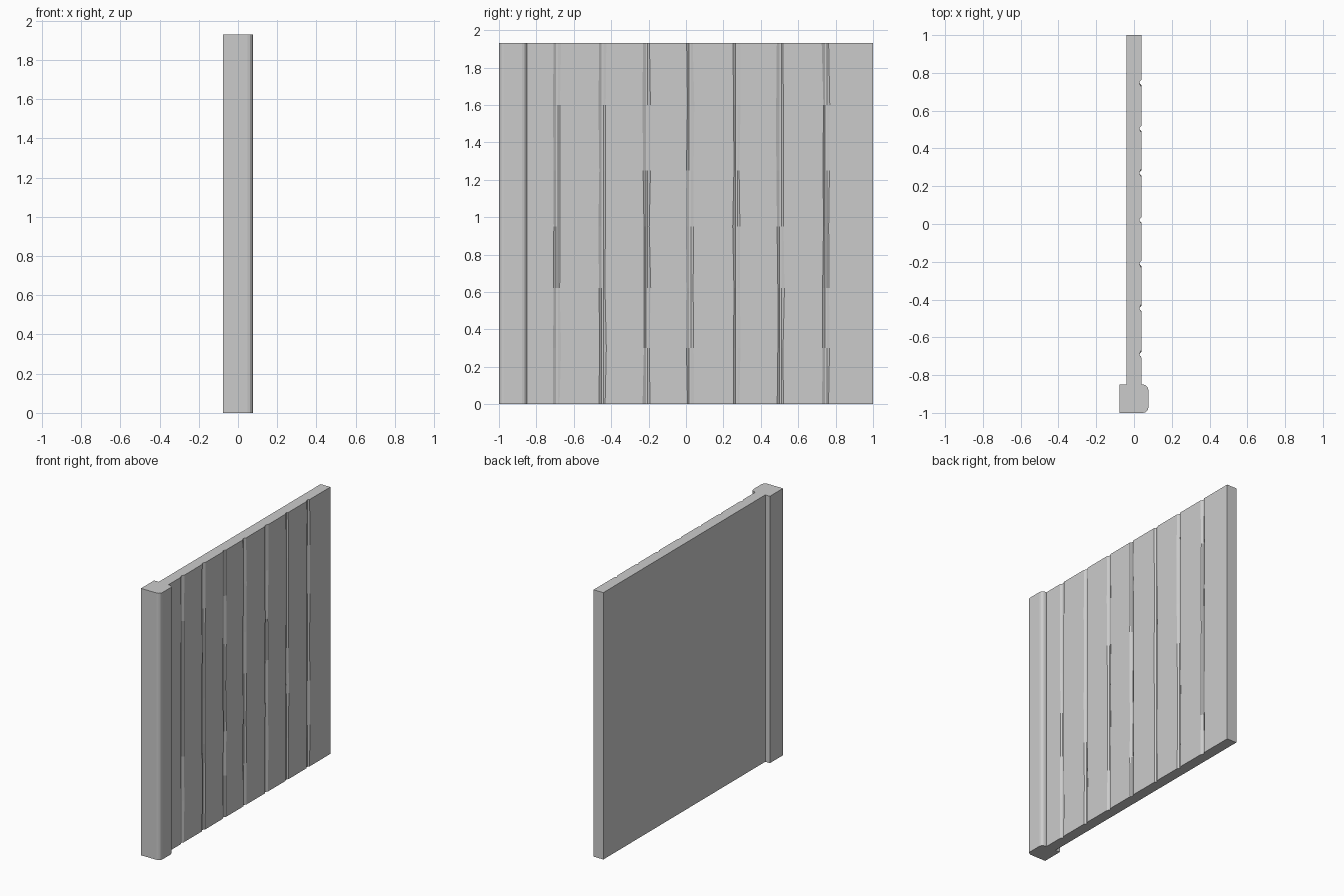
import bpy, bmesh, random
from math import cos, sin, pi

if "Cube" in bpy.data.objects:
    bpy.data.objects.remove(bpy.data.objects["Cube"])

random.seed(4)
H = 1.93


def loft(name, rings):
    """Skin a stack of equal-length rings and cap both ends."""
    bm = bmesh.new()
    rows = [[bm.verts.new(p) for p in ring] for ring in rings]
    n = len(rows[0])
    for low, high in zip(rows, rows[1:]):
        for i in range(n):
            j = (i + 1) % n
            bm.faces.new((low[i], low[j], high[j], high[i]))
    bm.faces.new(rows[0][::-1])
    bm.faces.new(rows[-1])
    bmesh.ops.recalc_face_normals(bm, faces=bm.faces)
    mesh = bpy.data.meshes.new(name)
    bm.to_mesh(mesh)
    bm.free()
    obj = bpy.data.objects.new(name, mesh)
    bpy.context.collection.objects.link(obj)
    return obj


# Plank wall: flat back, worn shallow grooves on the +x face
GROOVES = [-0.69, -0.447, -0.21, 0.022, 0.27, 0.505, 0.748]
X, DEPTH = 0.039, 0.009


def wall_ring(z, wear):
    pts = [(-X, 1, z), (-X, -0.855, z), (X, -0.855, z)]
    for y in GROOVES:
        a, b = (random.uniform(-wear, wear) for _ in range(2))
        pts += [(X, y - 0.018 + a, z), (X - DEPTH, y - 0.005, z),
                (X - DEPTH, y + 0.005, z), (X, y + 0.018 + b, z)]
    return pts + [(X, 1, z)]


levels = [0, 0.3, 0.62, 0.95, 1.25, 1.6, H]
loft("plank_wall", [wall_ring(z, 0.005) for z in levels])

# End post: square back corners, rounded corners on the +x side
R, PX, Y0, Y1 = 0.028, 0.076, -1.0, -0.85
post = [(-PX, Y1), (-PX, Y0)]
for cy, start in ((Y0 + R, -pi / 2), (Y1 - R, 0)):
    for k in range(4):
        t = start + k * pi / 6
        post.append((PX - R + R * cos(t), cy + R * sin(t)))
loft("end_post", [[(x, y, z) for x, y in post] for z in (0, H)])
